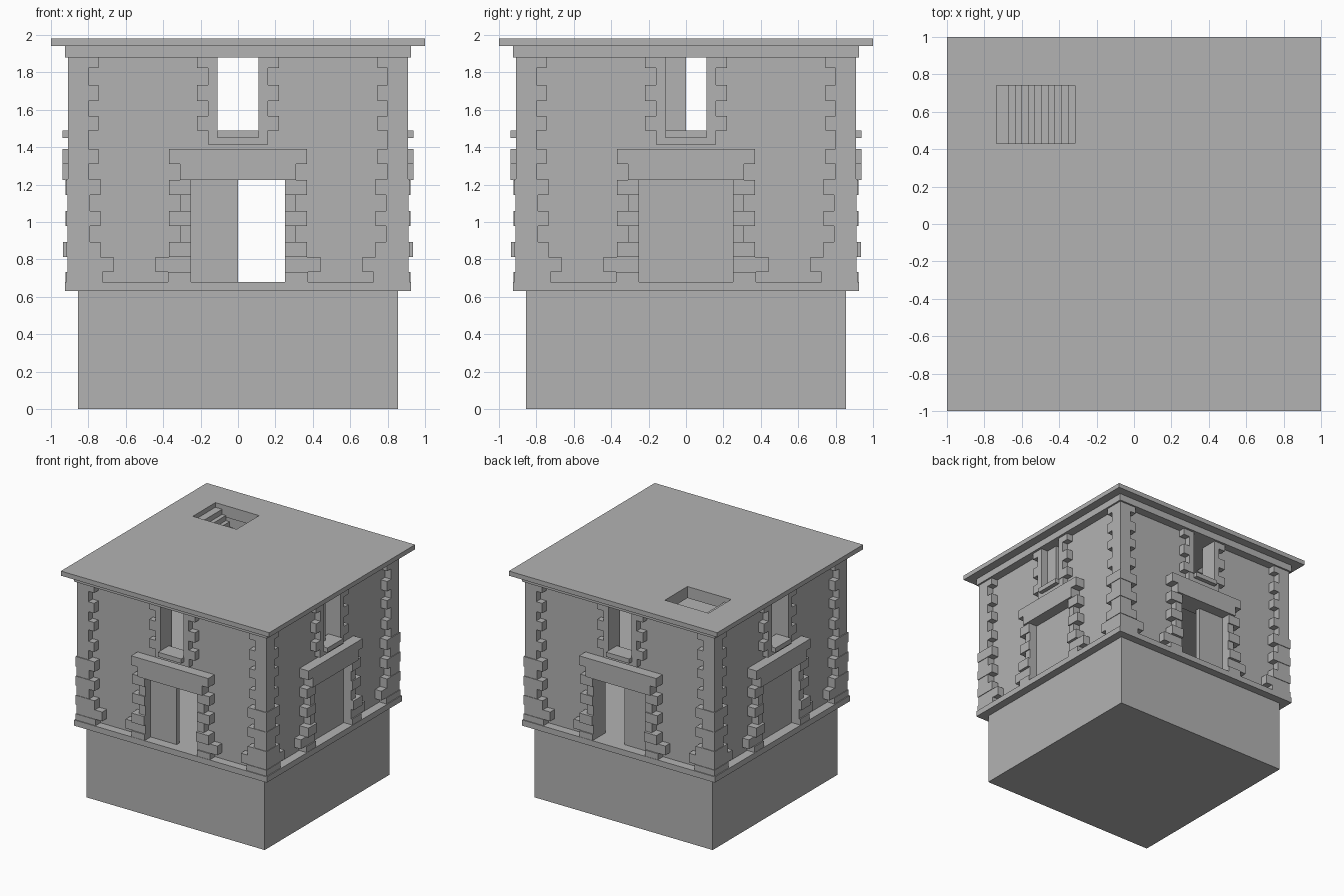
import bpy, bmesh, math
from mathutils import Matrix, Vector

old = bpy.data.objects.get("Cube")
if old:
    bpy.data.objects.remove(old, do_unlink=True)

stone = bpy.data.materials.new("grey_stone")
stone.use_nodes = True
GREY = (0.45, 0.45, 0.45, 1)
stone.diffuse_color = GREY
stone.node_tree.nodes["Principled BSDF"].inputs["Base Color"].default_value = GREY


def prism(bm, points, push):
    """Close a flat outline and extrude it along push."""
    face = bm.faces.new([bm.verts.new(p) for p in points])
    ext = bmesh.ops.extrude_face_region(bm, geom=[face], use_keep_orig=True)
    verts = [g for g in ext["geom"] if isinstance(g, bmesh.types.BMVert)]
    bmesh.ops.translate(bm, vec=Vector(push), verts=verts)


def upright(bm, outline, near, far):
    """Outline in x and z, running back from y = -near to y = -far."""
    prism(bm, [(x, -near, z) for x, z in outline], (0, near - far, 0))


def rect(x0, x1, z0, z1):
    return [(x0, z0), (x1, z0), (x1, z1), (x0, z1)]


def finish(name, bm, turn=0):
    bmesh.ops.recalc_face_normals(bm, faces=bm.faces)
    bm.transform(Matrix.Rotation(math.radians(90 * turn), 4, "Z"))
    mesh = bpy.data.meshes.new(name)
    bm.to_mesh(mesh)
    bm.free()
    mesh.materials.append(stone)
    obj = bpy.data.objects.new(name, mesh)
    bpy.context.collection.objects.link(obj)


def slab(name, half, z0, z1):
    bm = bmesh.new()
    upright(bm, rect(-half, half, z0, z1), half, -half)
    finish(name, bm)


def holed_slab(name, half, z0, z1, hole):
    """Square slab with a rectangular hatch, from a 3 x 3 grid."""
    bm = bmesh.new()
    xs = (-half, hole[0], hole[1], half)
    ys = (-half, hole[2], hole[3], half)
    grid = [[bm.verts.new((x, y, z0)) for y in ys] for x in xs]
    for i in range(3):
        for j in range(3):
            if (i, j) != (1, 1):
                bm.faces.new((grid[i][j], grid[i + 1][j], grid[i + 1][j + 1], grid[i][j + 1]))
    ext = bmesh.ops.extrude_face_region(bm, geom=bm.faces[:], use_keep_orig=True)
    top = [g for g in ext["geom"] if isinstance(g, bmesh.types.BMVert)]
    bmesh.ops.translate(bm, vec=(0, 0, z1 - z0), verts=top)
    finish(name, bm)


# Main levels
FLOOR, DOOR_TOP, SILL, EAVES = 0.68, 1.225, 1.45, 1.88
OUT, INN = 0.85, 0.75
DOOR, WIN = 0.25, 0.11
HATCH = (-0.735, -0.315, 0.43, 0.74)
COURSES = [1.88, 1.823, 1.733, 1.647, 1.567, 1.49, 1.39, 1.31,
           1.23, 1.144, 1.06, 0.978, 0.893, 0.812, 0.732, 0.68]

# Horizontal slabs
slab("foundation", 0.855, 0, 0.63)
slab("plinth", 0.925, 0.63, FLOOR)
slab("upper_floor", INN, 1.39, SILL)
holed_slab("cornice", 0.925, EAVES, 1.94, HATCH)
holed_slab("roof", 1.0, 1.94, 1.98, HATCH)

# Stair climbing to the roof hatch
bm = bmesh.new()
steps = 11
edges = [-0.735] + [-0.67 + 0.0355 * i for i in range(steps)]
rise = (1.94 - SILL) / steps
outline = [(edges[0], SILL)]
for i in range(steps):
    z = 1.94 - rise * i
    outline += [(edges[i], z), (edges[i + 1], z)]
outline.append((edges[-1], SILL))
upright(bm, outline, -HATCH[2], -HATCH[3])
finish("roof_stair", bm)

# Door and shutter leaves, as spans across each side
DOOR_LEAF = [(-DOOR, 0), (-DOOR, DOOR), (0, DOOR), (-DOOR, DOOR)]
SIDES = ["front", "left", "back", "right"]

for k, side in enumerate(SIDES):
    # Wall with door and window notches
    bm = bmesh.new()
    upright(bm, [(-INN, FLOOR), (-DOOR, FLOOR), (-DOOR, DOOR_TOP), (DOOR, DOOR_TOP),
                 (DOOR, FLOOR), (OUT, FLOOR), (OUT, EAVES), (WIN, EAVES),
                 (WIN, SILL), (-WIN, SILL), (-WIN, EAVES), (-INN, EAVES)], OUT, INN)
    finish(side + "_wall", bm, k)

    # Corner stones wrapping round the corner
    bm = bmesh.new()
    for i, (top, low) in enumerate(zip(COURSES, COURSES[1:])):
        reach = 0.745 if i % 2 == 0 else 0.80
        face = 0.91
        if top < 1.25:
            reach -= 0.01
            face = 0.917 if i % 2 == 0 else 0.912
        if top < 0.82:
            reach = 0.665 if i == 13 else 0.725
        prism(bm, [(reach, -face, low), (face, -face, low), (face, -reach, low),
                   (OUT, -reach, low), (OUT, -OUT, low), (reach, -OUT, low)],
              (0, 0, top - low))
    finish(side + "_corner_stones", bm, k)

    # Door jamb stones and stepped lintel
    bm = bmesh.new()
    for i in range(8, 15):
        top, low = min(COURSES[i], DOOR_TOP), COURSES[i + 1]
        reach = 0.37 if i % 2 == 0 else 0.31
        if i == 13:
            reach = 0.44
        elif i == 14:
            reach = 0.375
        face = 0.935 if i == 12 else 0.922 if i % 2 == 0 else 0.912
        for a, b in ((-reach, -DOOR), (DOOR, reach)):
            upright(bm, rect(a, b, low, top), face, OUT)
    finish(side + "_door_stones", bm, k)

    bm = bmesh.new()
    upright(bm, [(-0.31, DOOR_TOP), (0.31, DOOR_TOP), (0.31, 1.31), (0.37, 1.31),
                 (0.37, 1.39), (-0.37, 1.39), (-0.37, 1.31), (-0.31, 1.31)], 0.938, OUT)
    finish(side + "_door_lintel", bm, k)

    # Toothed window surround
    bm = bmesh.new()
    for i in range(5):
        reach = 0.22 if i % 2 == 0 else 0.16
        for a, b in ((-reach, -WIN), (WIN, reach)):
            upright(bm, rect(a, b, COURSES[i + 1], COURSES[i]), 0.905, OUT)
    base = COURSES[5]
    upright(bm, [(-0.16, 1.415), (0.16, 1.415), (0.16, base), (WIN, base),
                 (WIN, SILL), (-WIN, SILL), (-WIN, base), (-0.16, base)], 0.9, OUT)
    finish(side + "_window_surround", bm, k)

    bm = bmesh.new()
    upright(bm, rect(-WIN, WIN, SILL, base), 0.937, 0.79)
    finish(side + "_window_sill", bm, k)

    # Door leaf, half width where the doorway stands open
    bm = bmesh.new()
    upright(bm, rect(*DOOR_LEAF[k], FLOOR, DOOR_TOP), 0.84, 0.80)
    finish(side + "_door", bm, k)

# Single closed shutter
bm = bmesh.new()
upright(bm, rect(-WIN, 0, base, EAVES), 0.84, 0.80)
finish("left_window_shutter", bm, 1)
